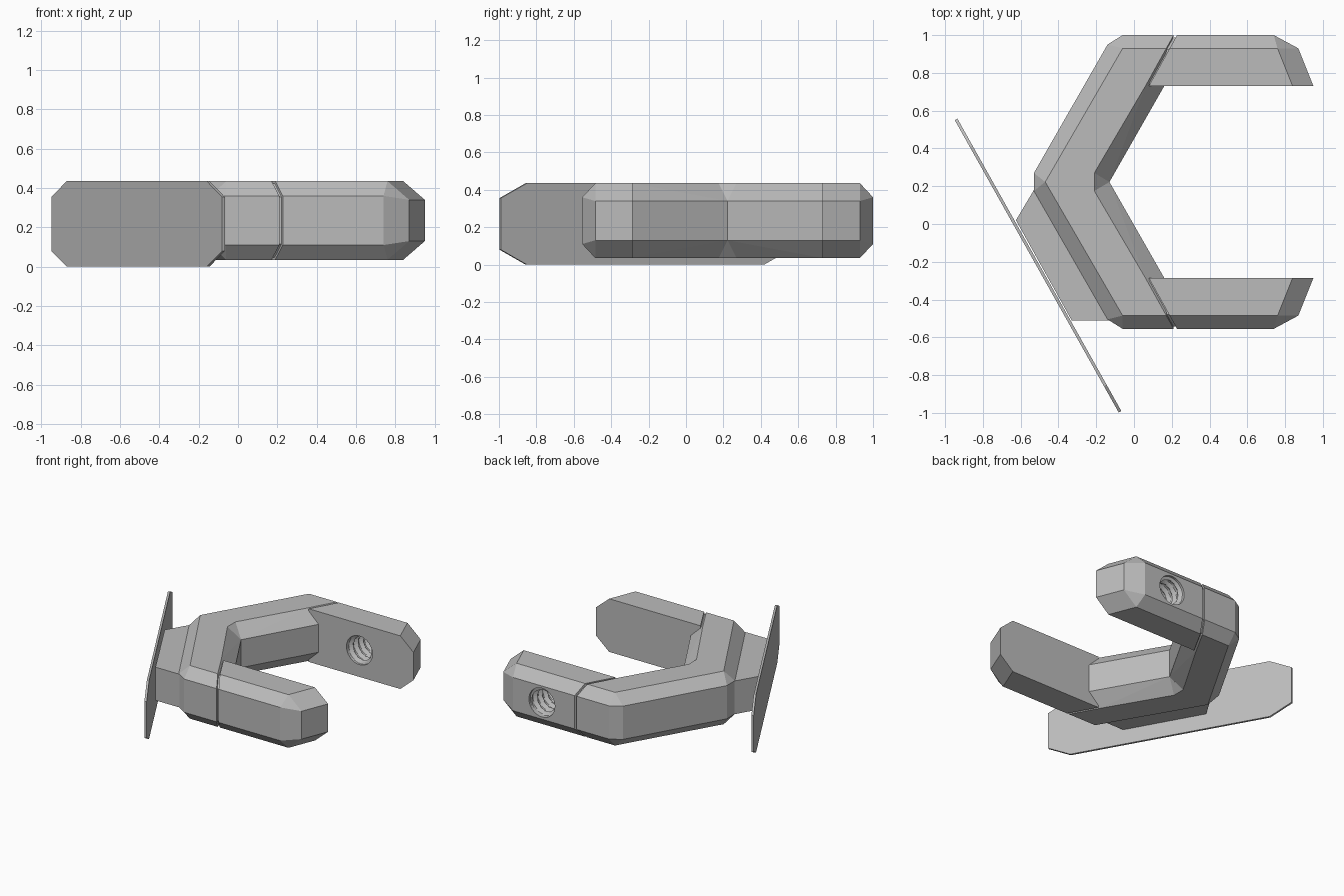
import bpy, bmesh, math
from mathutils import Vector

if "Cube" in bpy.data.objects:
    bpy.data.objects.remove(bpy.data.objects["Cube"])

grey = bpy.data.materials.new("plain grey")
grey.use_nodes = True
grey.diffuse_color = (0.5, 0.5, 0.5, 1)
grey.node_tree.nodes["Principled BSDF"].inputs["Base Color"].default_value = (0.5, 0.5, 0.5, 1)

MID_Y = 0.2225               # symmetry plane of the clamp
MID_Z = 0.235                # middle of its height
FLAT, OUT, IN = 0.2, 0.125, 0.105   # half heights: flat faces, outer band, inner band


def finish(name, bm):
    bmesh.ops.recalc_face_normals(bm, faces=bm.faces)
    mesh = bpy.data.meshes.new(name)
    bm.to_mesh(mesh)
    bm.free()
    mesh.materials.append(grey)
    obj = bpy.data.objects.new(name, mesh)
    bpy.context.collection.objects.link(obj)
    return obj


def hull(name, points, side=1, open_middle=False):
    """Convex solid from (x, y, half height) points, doubled above and below.
    y is taken from the symmetry plane; side -1 flips it to the front."""
    bm = bmesh.new()
    for x, y, h in points:
        for s in (1, -1):
            bm.verts.new((x, (y - MID_Y) * side, s * h))
    res = bmesh.ops.convex_hull(bm, input=bm.verts)
    loose = {v for v in res["geom_interior"] if isinstance(v, bmesh.types.BMVert)}
    bmesh.ops.delete(bm, geom=list(loose), context="VERTS")
    bmesh.ops.dissolve_limit(bm, angle_limit=0.03, verts=bm.verts, edges=bm.edges)
    if open_middle:
        cut = [f for f in bm.faces if all(abs(v.co.y) < 1e-5 for v in f.verts)]
        bmesh.ops.delete(bm, geom=cut, context="FACES")
    obj = finish(name, bm)
    obj.location = (0, MID_Y, MID_Z)
    return obj


def mirror_y(obj):
    mod = obj.modifiers.new("mirror", "MIRROR")
    mod.use_axis = (False, True, False)


def seam(y, offset=0.0):
    return 0.06 + (y - 0.73) * 0.555 + offset


# Slanted legs meeting at the elbow
legs = hull("slanted_legs", [
    (-0.47, MID_Y, FLAT), (-0.06, 0.93, FLAT), (seam(0.93), 0.93, FLAT),
    (seam(0.73), 0.73, FLAT), (-0.238, MID_Y, FLAT),
    (-0.13, MID_Y, IN), (0.16, 0.73, IN),
    (-0.53, MID_Y, OUT), (-0.53, 0.27, OUT), (-0.14, 0.95, OUT),
    (-0.06, 1.0, OUT), (seam(1.0), 1.0, OUT)], open_middle=True)
mirror_y(legs)

# Small web that flattens the inner corner of the elbow
hull("elbow_web", [(-0.25, MID_Y, FLAT), (-0.21, 0.27, FLAT),
                   (-0.21, 2 * MID_Y - 0.27, FLAT), (-0.13, MID_Y, IN)])

# Recessed core that shows in the seam between leg and arm
core = hull("seam_core", [(seam(y, dx), y, h) for dx in (-0.02, 0.04)
                          for y, h in ((0.74, FLAT - 0.012), (0.925, FLAT - 0.012),
                                       (0.988, OUT - 0.005))])
mirror_y(core)

# Straight arms with faceted tips
arm_points = [(seam(y, 0.018), y, h) for y, h in ((0.73, FLAT), (0.93, FLAT), (1.0, OUT))]
arm_points += [(0.84, 0.73, FLAT), (0.76, 0.93, FLAT), (0.95, 0.73, IN),
               (0.87, 0.93, IN), (0.74, 1.0, OUT)]
back_arm = hull("back_arm", arm_points)
hull("front_arm", arm_points, side=-1)


# Threaded hole through the back arm
def thread_cutter(centre_x, radius, depth, pitch, sides=36, rows=72):
    bm = bmesh.new()
    rings = []
    for j in range(rows + 1):
        y = 0.68 + 0.37 * j / rows
        ring = []
        for i in range(sides):
            a = math.tau * i / sides
            phase = (y / pitch + i / sides) % 1
            ridge = max(0, 1 - abs(phase - 0.5) * 3)
            r = radius - (depth * ridge if 0.75 < y < 0.98 else 0)
            ring.append(bm.verts.new((centre_x + r * math.cos(a), y, MID_Z + r * math.sin(a))))
        rings.append(ring)
    for low, high in zip(rings, rings[1:]):
        for i in range(sides):
            k = (i + 1) % sides
            bm.faces.new((low[i], low[k], high[k], high[i]))
    bm.faces.new(rings[0])
    bm.faces.new(rings[-1])
    return finish("thread_cutter", bm)


cutter = thread_cutter(0.5, 0.108, 0.026, 0.06)
cutter.hide_render = True
cutter.hide_viewport = True
cutter.display_type = "WIRE"
cut = back_arm.modifiers.new("threaded hole", "BOOLEAN")
cut.operation = "DIFFERENCE"
cut.solver = "EXACT"
cut.object = cutter

# Block joining the front leg to the plate
hull("plate_bracket", [(-0.53, 0.18, OUT), (-0.625, 0.02, OUT), (-0.33, -0.51, OUT),
                       (-0.13, -0.51, OUT), (-0.4, 0.1, OUT)])

# Thin plate with clipped corners
start, end = Vector((-0.942, 0.554, 0)), Vector((-0.074, -0.994, 0))
along = (end - start).normalized()
normal = Vector((-along.y, along.x, 0)) * 0.008
length, clip_s, clip_z, top = (end - start).length, 0.16, 0.08, 0.435
outline = [(0, clip_z), (clip_s, 0), (length - clip_s, 0), (length, clip_z),
           (length, top - clip_z), (length - clip_s, top), (clip_s, top), (0, top - clip_z)]
bm = bmesh.new()
face = bm.faces.new([bm.verts.new(start + along * s + Vector((0, 0, z)) - normal)
                     for s, z in outline])
ext = bmesh.ops.extrude_face_region(bm, geom=[face], use_keep_orig=True)
bmesh.ops.translate(bm, vec=normal * 2,
                    verts=[v for v in ext["geom"] if isinstance(v, bmesh.types.BMVert)])
finish("clipped_plate", bm)
